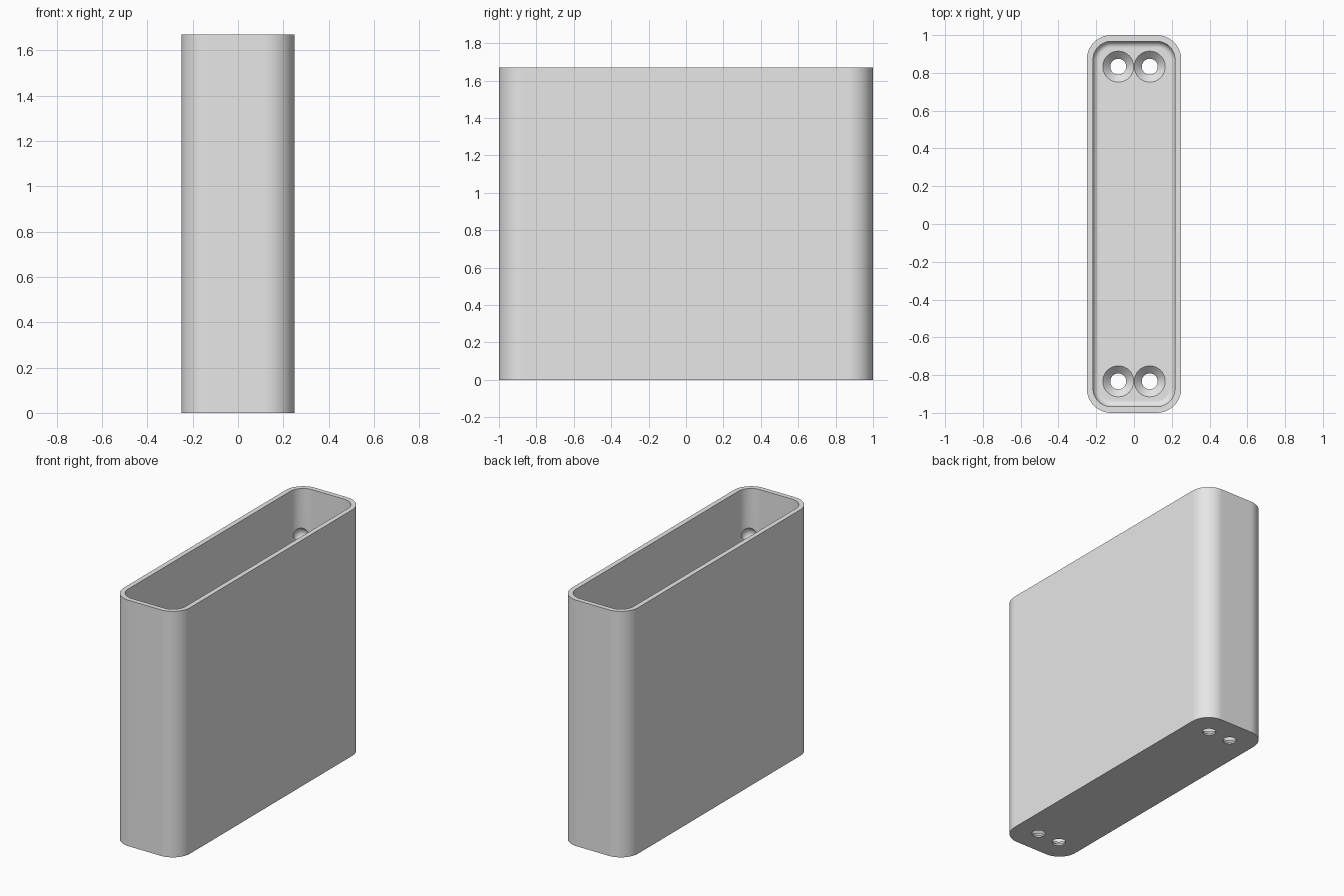
import bpy, bmesh, math
from mathutils import Vector

if "Cube" in bpy.data.objects:
    bpy.data.objects.remove(bpy.data.objects["Cube"], do_unlink=True)

HX, HY, H = 0.25, 1.0, 1.67        # half width, half length, height
CORNER, WALL, FLOOR, FILLET = 0.13, 0.033, 0.05, 0.033
STEPS = 12

grey = bpy.data.materials.new("plain_grey")
grey.use_nodes = True
grey.diffuse_color = (0.8, 0.8, 0.8, 1)
grey.node_tree.nodes["Principled BSDF"].inputs["Base Color"].default_value = (0.8, 0.8, 0.8, 1)


def rounded_ring(bm, inset, z):
    """Rounded rectangle of vertices, inset from the outer outline."""
    r = CORNER - inset
    ring = []
    for k, (sx, sy) in enumerate(((1, 1), (-1, 1), (-1, -1), (1, -1))):
        for i in range(STEPS + 1):
            a = math.pi / 2 * (k + i / STEPS)
            ring.append(bm.verts.new((sx * (HX - CORNER) + r * math.cos(a),
                                      sy * (HY - CORNER) + r * math.sin(a), z)))
    return ring


def loft(name, sections, make_ring):
    """Closed solid skinned through a list of ring settings."""
    bm = bmesh.new()
    rings = [make_ring(bm, *s) for s in sections]
    for a, b in zip(rings, rings[1:]):
        for i in range(len(a)):
            j = (i + 1) % len(a)
            bm.faces.new((a[i], a[j], b[j], b[i]))
    bm.faces.new(rings[0][::-1])
    bm.faces.new(rings[-1])
    bmesh.ops.recalc_face_normals(bm, faces=bm.faces)
    mesh = bpy.data.meshes.new(name)
    bm.to_mesh(mesh)
    bm.free()
    ob = bpy.data.objects.new(name, mesh)
    bpy.context.collection.objects.link(ob)
    mesh.materials.append(grey)
    return ob


# Open box: outer wall, rim, inner wall, floor fillet
sections = [(0, 0), (0, H), (WALL, H)]
for i in range(7):
    a = math.pi / 2 * i / 6
    sections.append((WALL + FILLET * (1 - math.cos(a)),
                     FLOOR + FILLET * (1 - math.sin(a))))
box = loft("open_box", sections, rounded_ring)


def cut(cutter):
    """Subtract a cutter from the box, then discard it."""
    cutter.hide_render = True
    mod = box.modifiers.new("cut", "BOOLEAN")
    mod.operation = "DIFFERENCE"
    mod.solver = "EXACT"
    mod.object = cutter
    bpy.ops.object.select_all(action="DESELECT")
    box.select_set(True)
    bpy.context.view_layer.objects.active = box
    bpy.ops.object.modifier_apply(modifier=mod.name)
    bpy.data.objects.remove(cutter, do_unlink=True)


def circle_ring(bm, r, z):
    return [bm.verts.new((r * math.cos(t), r * math.sin(t), z))
            for t in (math.tau * i / 40 for i in range(40))]


for sx in (-1, 1):
    for sy in (-1, 1):
        # Countersunk screw hole through the floor
        hole = loft("screw_hole_cutter",
                    [(0.042, -0.05), (0.042, 0.01), (0.082, FLOOR), (0.082, FLOOR + 0.02)],
                    circle_ring)
        hole.location = (sx * 0.0833, sy * 0.833, 0)
        cut(hole)

        # Shallow dimple high in the inner corner
        reach = 0.07 * math.sqrt(0.5)
        bpy.ops.mesh.primitive_uv_sphere_add(
            segments=32, ring_count=16, radius=0.05,
            location=(sx * (HX - CORNER + reach), sy * (HY - CORNER + reach), 1.36))
        dimple = bpy.context.object
        dimple.name = "corner_dimple_cutter"
        dimple.data.materials.append(grey)
        cut(dimple)

# Smooth rounded corners with crisp rims
bpy.ops.object.select_all(action="DESELECT")
box.select_set(True)
bpy.context.view_layer.objects.active = box
bpy.ops.object.shade_smooth_by_angle(angle=math.radians(30))
weighted = box.modifiers.new("even_shading", "WEIGHTED_NORMAL")
weighted.keep_sharp = True
